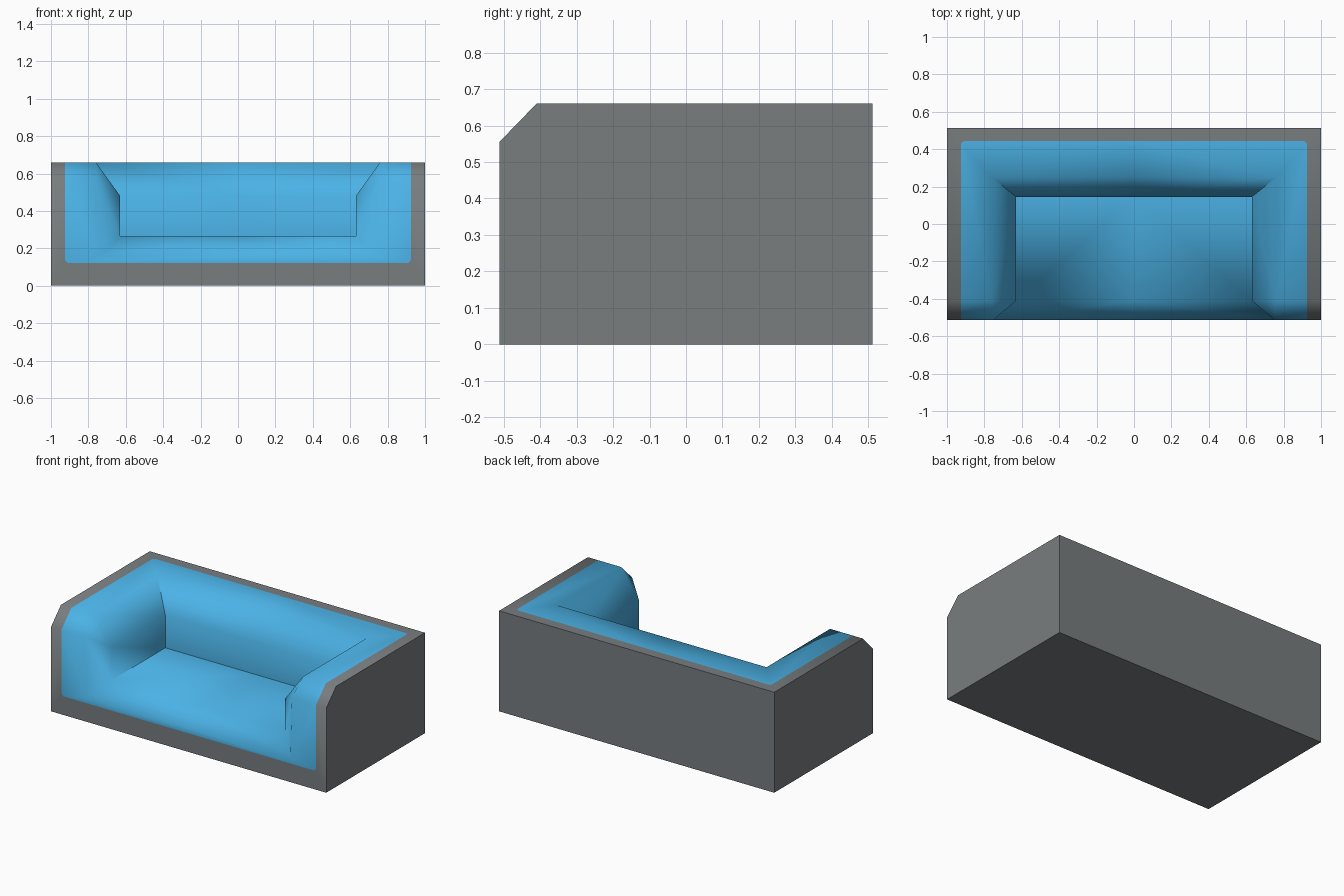
import bpy, bmesh, math
from mathutils import Vector

if "Cube" in bpy.data.objects:
    bpy.data.objects.remove(bpy.data.objects["Cube"])

# Overall sizes
W, D, H = 1.0, 0.512, 0.66       # half width, half depth, height
CY, CZ = -0.41, 0.555            # chamfer along the front top edge
EX, EY, EZ = 0.925, 0.443, 0.122 # edge of the upholstery
R = 0.014                        # small corner cut of the upholstery


def material(name, rgb):
    m = bpy.data.materials.new(name)
    m.diffuse_color = (*rgb, 1)
    m.use_nodes = True
    m.node_tree.nodes["Principled BSDF"].inputs["Base Color"].default_value = m.diffuse_color
    return m


def build(name, faces, mat, facing):
    """Right half from face outlines, turned by a rule and mirrored."""
    bm = bmesh.new()
    for pts in faces:
        f = bm.faces.new([bm.verts.new(p) for p in pts])
        f.normal_update()
        if f.normal.dot(facing(f.calc_center_median())) < 0:
            f.normal_flip()
    bmesh.ops.remove_doubles(bm, verts=bm.verts, dist=0.0005)
    me = bpy.data.meshes.new(name)
    bm.to_mesh(me)
    bm.free()
    me.materials.append(mat)
    ob = bpy.data.objects.new(name, me)
    bpy.context.collection.objects.link(ob)
    bpy.ops.object.select_all(action='DESELECT')
    ob.select_set(True)
    bpy.context.view_layer.objects.active = ob
    bpy.ops.object.shade_smooth_by_angle(angle=math.radians(62))
    mod = ob.modifiers.new("mirror", 'MIRROR')
    mod.merge_threshold = 0.0005
    return ob


def mid(p):
    return (0, p[1], p[2])


grey = material("frame grey", (0.188, 0.205, 0.212))
blue = material("upholstery blue", (0.07, 0.445, 0.79))

# Shared outline of the upholstery on the front, chamfer and top
low = [(0, -D, EZ), (EX - R, -D, EZ), (EX, -D, EZ + R), (EX, -D, CZ)]
top = [(EX, CY, H), (EX, EY - R, H), (EX - R, EY, H), (0, EY, H)]

# Outer frame: sides, back, underside and the border strips
frame = [
    [(W, -D, 0), (W, D, 0), (W, D, H), (W, CY, H), (W, -D, CZ)],
    [(0, D, 0), (W, D, 0), (W, D, H), (0, D, H)],
    [(0, -D, 0), (W, -D, 0), (W, D, 0), (0, D, 0)],
    [(0, -D, 0), (W, -D, 0), (W, -D, CZ)] + low[::-1],
    [low[3], (W, -D, CZ), (W, CY, H), top[0]],
    [(W, CY, H), (W, D, H), (0, D, H)] + top[::-1],
]
build("sofa_frame", frame, grey, lambda c: c - Vector((0, 0, H / 2)))

# Rim of the seat opening, then the inner corners of the seat
back_rim, arm_rim = (0.76, 0.25, H), (0.76, CY, H)
front_rim, low_rim = (0.75, -D, CZ), (0.74, -D, 0.16)
back_in, arm_in = (0.63, 0.145, 0.48), (0.63, CY, 0.48)
seat_front, seat_back = (0.63, CY, 0.265), (0.63, 0.145, 0.265)

# Upholstery: flat outer panels, sloped rim, arm, back and seat
upholstery = [
    low + [front_rim, low_rim, mid(low_rim)],
    [low[3], top[0], arm_rim, front_rim],
    top + [mid(back_rim), back_rim, arm_rim],
    [arm_rim, back_rim, back_in, arm_in],
    [arm_rim, front_rim, arm_in],
    [front_rim, low_rim, seat_front, arm_in],
    [low_rim, mid(low_rim), mid(seat_front), seat_front],
    [back_rim, mid(back_rim), mid(back_in), back_in],
    [arm_in, back_in, seat_back, seat_front],
    [back_in, mid(back_in), mid(seat_back), seat_back],
    [seat_front, seat_back, mid(seat_back), mid(seat_front)],
]
build("sofa_upholstery", upholstery, blue, lambda c: Vector((0, -1.5, 2)) - c)
